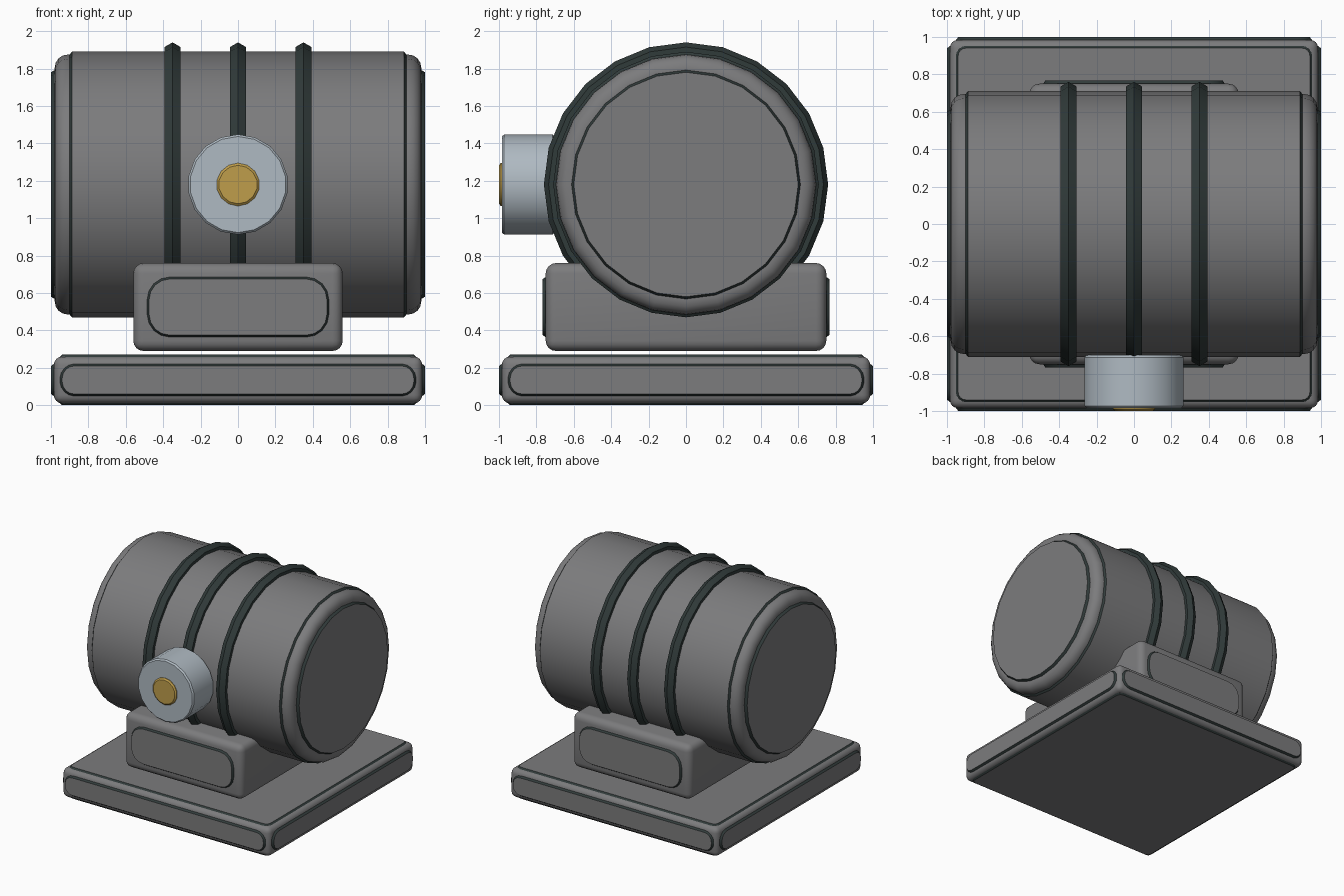
import bpy, bmesh, math
from mathutils import Matrix, Vector

if "Cube" in bpy.data.objects:
    bpy.data.objects.remove(bpy.data.objects["Cube"])


def material(name, r, g, b):
    m = bpy.data.materials.new(name)
    m.diffuse_color = (r, g, b, 1)
    m.use_nodes = True
    m.node_tree.nodes["Principled BSDF"].inputs["Base Color"].default_value = m.diffuse_color
    return m


GREY = material("grey", 0.2, 0.2, 0.205)
DARK = material("dark rubber", 0.03, 0.043, 0.042)
SILVER = material("pale steel", 0.43, 0.49, 0.54)
BRASS = material("brass", 0.52, 0.34, 0.07)


def finish(name, bm, mats):
    bmesh.ops.remove_doubles(bm, verts=bm.verts, dist=1e-5)
    bmesh.ops.recalc_face_normals(bm, faces=bm.faces)
    me = bpy.data.meshes.new(name)
    bm.to_mesh(me)
    bm.free()
    for m in mats:
        me.materials.append(m)
    me.shade_smooth()
    me.set_sharp_from_angle(angle=math.radians(32))
    ob = bpy.data.objects.new(name, me)
    bpy.context.collection.objects.link(ob)
    return ob


def lathe(name, profile, sides, axis, centre, mats, dark=(), closed=False):
    """Spin (radius, along) points about x or y; segments in dark use slot 1."""
    bm = bmesh.new()
    rings = []
    for r, a in profile:
        ring = []
        for i in range(sides):
            t = 2 * math.pi * i / sides
            s, c = r * math.sin(t), r * math.cos(t)
            p = Vector((a, s, c)) if axis == 'x' else Vector((s, a, c))
            ring.append(bm.verts.new(p + Vector(centre)))
        rings.append(ring)
    n = len(rings)
    for k in range(n if closed else n - 1):
        A, B = rings[k], rings[(k + 1) % n]
        for i in range(sides):
            j = (i + 1) % sides
            bm.faces.new((A[i], A[j], B[j], B[i])).material_index = int(k in dark)
    if not closed:
        bm.faces.new(rings[0])
        bm.faces.new(rings[-1])
    return finish(name, bm, mats)


def rounded_box(name, size, centre, bevel):
    bm = bmesh.new()
    bmesh.ops.create_cube(bm, size=1, matrix=Matrix.Translation(centre) @ Matrix.Diagonal((*size, 1)))
    bmesh.ops.bevel(bm, geom=bm.edges[:], offset=bevel, segments=4, profile=0.5, affect='EDGES')
    return finish(name, bm, [GREY])


def panel(name, w, h, radius, low, high, matrix):
    """Raised rounded plate with a dark sloping rim, facing local +z."""
    bm = bmesh.new()

    def loop(grow, z):
        out, r = [], radius + grow
        for q, (sx, sy) in enumerate(((1, 1), (-1, 1), (-1, -1), (1, -1))):
            for k in range(5):
                t = math.pi / 2 * (q + k / 4)
                p = Vector((sx * (w / 2 - radius) + r * math.cos(t),
                            sy * (h / 2 - radius) + r * math.sin(t), z))
                out.append(bm.verts.new(matrix @ p))
        return out

    A, B = loop(0.012, low), loop(0, high)
    for i in range(len(A)):
        j = (i + 1) % len(A)
        bm.faces.new((A[i], A[j], B[j], B[i])).material_index = 1
    bm.faces.new(B)
    bm.faces.new(A[::-1])
    return finish(name, bm, [GREY, DARK])


def facing(k, z):
    """Side k (quarter turns from the front) at height z."""
    return (Matrix.Translation((0, 0, z)) @ Matrix.Rotation(k * math.pi / 2, 4, 'Z')
            @ Matrix.Rotation(math.pi / 2, 4, 'X'))


# Base plate with a raised panel on every face
rounded_box("base_plate", (1.97, 1.97, 0.25), (0, 0, 0.135), 0.045)
for k in range(4):
    panel(f"base_side_panel_{k}", 1.88, 0.15, 0.065, 0.983, 1.0, facing(k, 0.135))
for label, turn in (("top", 0), ("bottom", math.pi)):
    panel(f"base_{label}_panel", 1.88, 1.88, 0.04, 0.123, 0.135,
          Matrix.Translation((0, 0, 0.135)) @ Matrix.Rotation(turn, 4, 'X'))

# Saddle block under the drum
rounded_box("saddle_block", (1.12, 1.5, 0.47), (0, 0, 0.525), 0.055)
for k in (0, 2):
    panel(f"saddle_panel_{k}", 0.95, 0.3, 0.11, 0.748, 0.766, facing(k, 0.525))

# Drum with rounded ends, raised end discs and a raised shell
half = [(0.6, -1.0), (0.612, -0.98)]
half += [(0.625 + 0.07 * math.sin(t), -0.91 - 0.07 * math.cos(t))
         for t in (math.pi / 8 * i for i in range(5))]
half += [(0.695, -0.9), (0.71, -0.888)]
profile = half + [(r, -a) for r, a in reversed(half)]
last = len(profile) - 2
lathe("drum", profile, 24, 'x', (0, 0, 1.18), [GREY, DARK],
      dark=(0, len(half) - 2, last - len(half) + 2, last))

# Hoops round the drum
for i, x in enumerate((-0.35, 0, 0.35)):
    hexagon = [(0.71 + 0.05 * math.cos(k * math.pi / 3), 0.05 * math.sin(k * math.pi / 3))
               for k in range(6)]
    lathe(f"hoop_{i}", hexagon, 24, 'x', (x, 0, 1.18), [DARK], closed=True)

# Gauge on the front and its brass button
lathe("gauge", [(0.255, -0.70), (0.268, -0.713), (0.268, -0.972), (0.257, -0.984)],
      18, 'y', (0, 0, 1.18), [SILVER])
lathe("button", [(0.115, -0.95), (0.115, -0.99), (0.103, -1.0)],
      14, 'y', (0, 0, 1.18), [BRASS])
